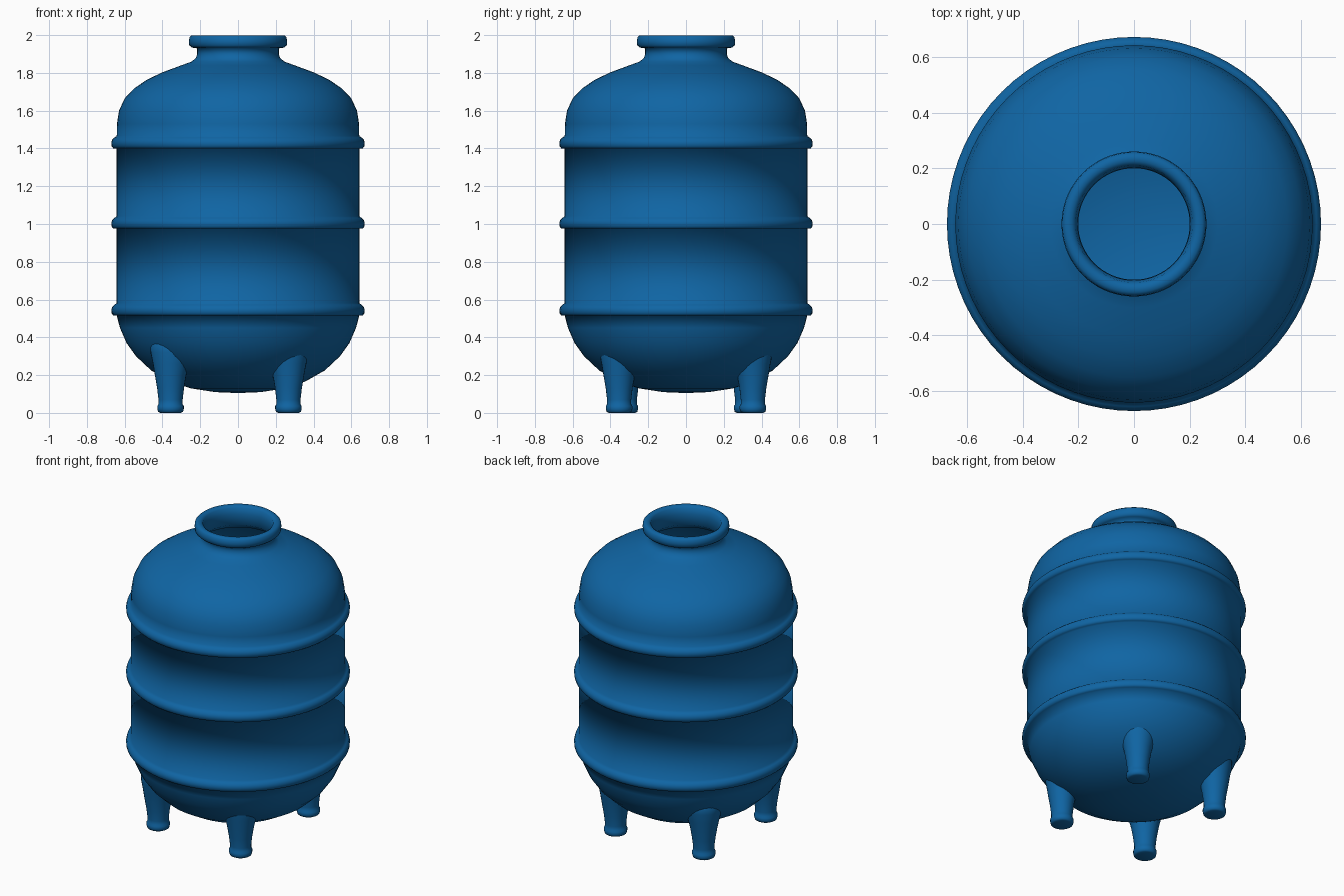
import bpy
import bmesh
import math
from mathutils import Matrix, Vector

cube = bpy.data.objects.get("Cube")
if cube:
    bpy.data.objects.remove(cube, do_unlink=True)

# Single blue plastic
blue = bpy.data.materials.new("blue plastic")
blue.use_nodes = True
colour = (0.005, 0.13, 0.37, 1)
blue.diffuse_color = colour
blue.node_tree.nodes["Principled BSDF"].inputs["Base Color"].default_value = colour


def lathe(name, profile, sides, location=(0, 0, 0)):
    """Turn a (radius, height) profile around the z axis."""
    bm = bmesh.new()
    verts = [bm.verts.new((r, 0, z)) for r, z in profile]
    edges = [bm.edges.new(pair) for pair in zip(verts, verts[1:])]
    bmesh.ops.spin(bm, geom=verts + edges, cent=(0, 0, 0), axis=(0, 0, 1),
                   angle=math.tau, steps=sides, use_merge=True)
    bmesh.ops.remove_doubles(bm, verts=bm.verts, dist=0.0005)
    bmesh.ops.recalc_face_normals(bm, faces=bm.faces)
    for face in bm.faces:
        face.smooth = True
    mesh = bpy.data.meshes.new(name)
    bm.to_mesh(mesh)
    bm.free()
    mesh.materials.append(blue)
    obj = bpy.data.objects.new(name, mesh)
    obj.location = location
    bpy.context.collection.objects.link(obj)
    return obj


def rib(z):
    """Raised hoop: square underneath, rounded outside and on top."""
    return [(0.642, z - 0.03), (0.66, z - 0.03), (0.669, z - 0.018),
            (0.671, z), (0.666, z + 0.016), (0.655, z + 0.027), (0.642, z + 0.036)]


# Tank: rounded base, three hoops, shoulder, neck, rim, then the inner wall
base = [(0, 0.105), (0.12, 0.11), (0.25, 0.13), (0.36, 0.168), (0.46, 0.225),
        (0.54, 0.3), (0.59, 0.37), (0.625, 0.45)]
hoops = rib(0.545) + rib(1.005) + rib(1.43)
shoulder = [(0.641, 1.53), (0.63, 1.6), (0.6, 1.665), (0.55, 1.718), (0.48, 1.765),
            (0.4, 1.803), (0.3, 1.84), (0.245, 1.86), (0.222, 1.88)]
rim = [(0.216, 1.9), (0.216, 1.93), (0.245, 1.934), (0.258, 1.946), (0.26, 1.966),
       (0.257, 1.988), (0.245, 1.999), (0.225, 1.999), (0.21, 1.988)]
inside = [(0.202, 1.95), (0.2, 1.88), (0.24, 1.845), (0.4, 1.785), (0.54, 1.7),
          (0.61, 1.6), (0.625, 1.5), (0.625, 0.55), (0.58, 0.4), (0.45, 0.25),
          (0.34, 0.185), (0.2, 0.145), (0.1, 0.13), (0, 0.125)]
lathe("tank", base + hoops + shoulder + rim + inside, 72)

# Four flared legs with a beaded foot, leaning outward where they join the base
leg = [(0, 0.005), (0.055, 0), (0.066, 0.006), (0.07, 0.02), (0.07, 0.036),
       (0.064, 0.046), (0.064, 0.07), (0.071, 0.13), (0.083, 0.2), (0.098, 0.26),
       (0.115, 0.32), (0.125, 0.39), (0.07, 0.44), (0, 0.46)]
for end, x, y in (("left", 0.267, 0.354), ("right", -0.357, 0.324)):
    for place, side in (("front", -1), ("back", 1)):
        obj = lathe(f"{place}_{end}_leg", leg, 28, (x, side * y, 0))
        outward = Vector((x, side * y, 0)).normalized()
        for v in obj.data.vertices:
            rise = max(0, v.co.z - 0.2)
            v.co -= outward * rise * 0.1
